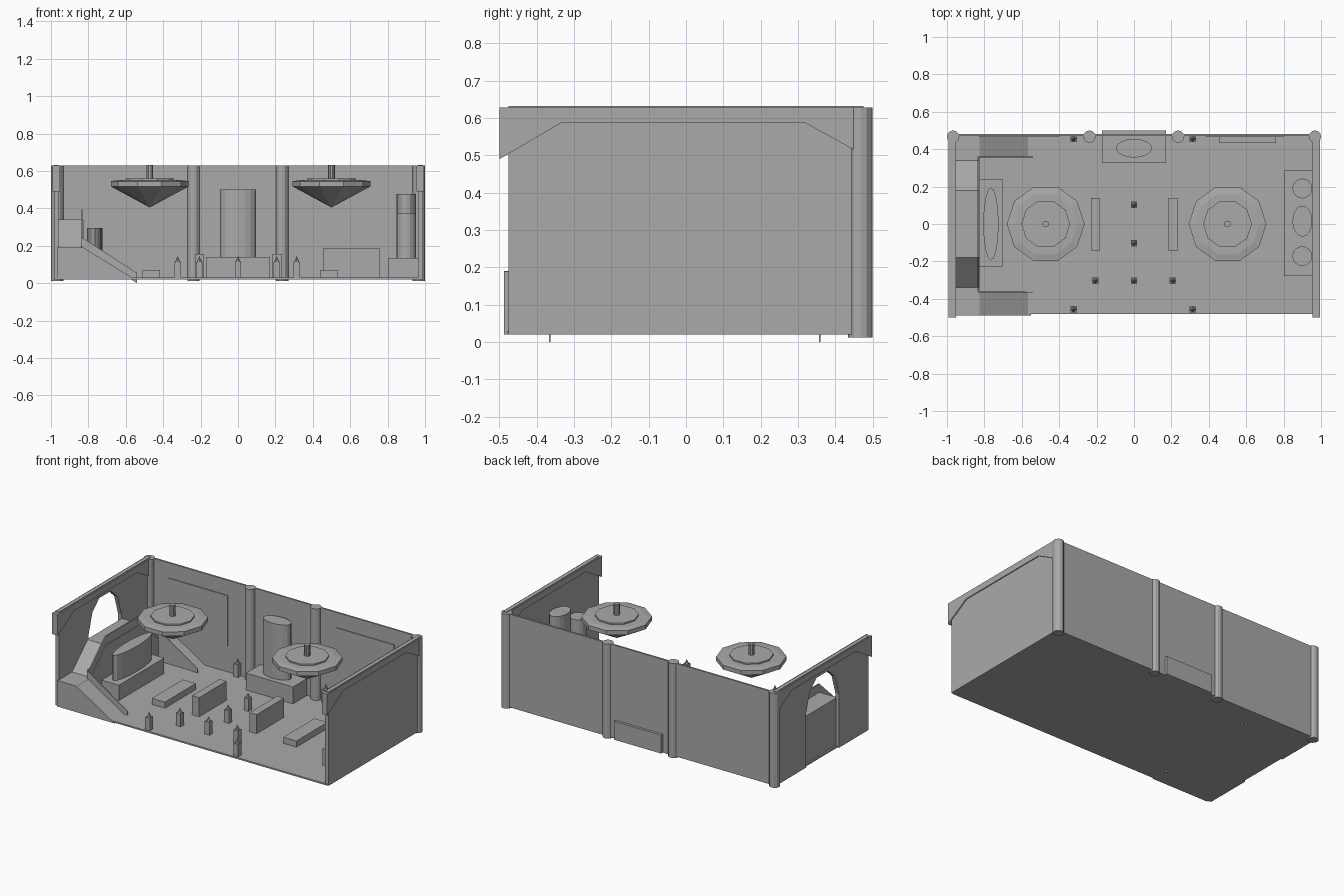
import bpy, bmesh, math
from mathutils import Vector

if "Cube" in bpy.data.objects:
    bpy.data.objects.remove(bpy.data.objects["Cube"], do_unlink=True)

grey = bpy.data.materials.new("stone_grey")
grey.use_nodes = True
COLOR = (0.4, 0.4, 0.4, 1)
grey.diffuse_color = COLOR
grey.node_tree.nodes["Principled BSDF"].inputs["Base Color"].default_value = COLOR

FLOOR = 0.03


def finish(name, bm):
    bmesh.ops.recalc_face_normals(bm, faces=bm.faces)
    mesh = bpy.data.meshes.new(name)
    bm.to_mesh(mesh)
    bm.free()
    mesh.materials.append(grey)
    obj = bpy.data.objects.new(name, mesh)
    bpy.context.collection.objects.link(obj)
    return obj


def prism(name, profile, axis, lo, hi):
    """Extrude a 2D profile between lo and hi along x, y or z."""
    place = {"x": lambda a, b, c: (c, a, b),
             "y": lambda a, b, c: (a, c, b),
             "z": lambda a, b, c: (a, b, c)}[axis]
    bm = bmesh.new()
    face = bm.faces.new([bm.verts.new(place(a, b, lo)) for a, b in profile])
    new = bmesh.ops.extrude_face_region(bm, geom=[face])["geom"]
    verts = [v for v in new if isinstance(v, bmesh.types.BMVert)]
    bmesh.ops.translate(bm, verts=verts, vec=Vector(place(0, 0, hi - lo)))
    return finish(name, bm)


def box(name, x0, x1, y0, y1, z0, z1):
    return prism(name, [(x0, y0), (x1, y0), (x1, y1), (x0, y1)], "z", z0, z1)


def oval(name, x, y, rx, ry, z0, z1, sides=16):
    ring = [math.tau * i / sides for i in range(sides)]
    return prism(name, [(x + rx * math.cos(a), y + ry * math.sin(a)) for a in ring],
                 "z", z0, z1)


def lathe(name, x, y, profile, sides):
    """Revolve (radius, height) points; zero radius makes a tip."""
    bm = bmesh.new()
    rings = []
    for r, z in profile:
        count = sides if r else 1
        rings.append([bm.verts.new((x + r * math.cos(math.tau * i / sides),
                                    y + r * math.sin(math.tau * i / sides), z))
                      for i in range(count)])
    for low, high in zip(rings, rings[1:]):
        for i in range(sides):
            j = i + 1
            quad = [low[i % len(low)], low[j % len(low)],
                    high[j % len(high)], high[i % len(high)]]
            bm.faces.new(list(dict.fromkeys(quad)))
    return finish(name, bm)


# Floor and back wall
box("floor", -0.975, 0.975, -0.48, 0.475, 0.02, FLOOR)
box("back_wall", -0.97, 0.97, 0.47, 0.482, 0.02, 0.628)

# Side walls: the right one has an arched doorway
prism("left_wall", [(-0.475, 0.02), (0.475, 0.02), (0.475, 0.632), (-0.475, 0.632)],
      "x", 0.962, 0.988)
arch = [(0.17, 0.02), (0.17, 0.37), (0.13, 0.5), (0.06, 0.565)]
doorway = arch + [(-y, z) for y, z in reversed(arch)]
prism("right_wall", [(-0.475, 0.632), (0.475, 0.632), (0.475, 0.02)] + doorway
      + [(-0.475, 0.02)], "x", -0.985, -0.96)

# Overhanging trim with braces along the side wall tops
trim = [(-0.5, 0.628), (-0.5, 0.49), (-0.335, 0.587), (0.32, 0.587),
        (0.45, 0.515), (0.47, 0.515), (0.47, 0.628)]
prism("left_trim", trim, "x", 0.955, 0.994)
prism("right_trim", trim, "x", -0.992, -0.952)

# Round columns on the back wall
for x in (-0.967, -0.238, 0.236, 0.967):
    oval("column", x, 0.467, 0.033, 0.033, 0.012, 0.628, 12)

# Stair block: raised landing with slopes to each side, then ramps into the room
landing = [(-0.488, 0.02), (-0.488, 0.19), (-0.34, 0.19), (-0.18, 0.34),
           (0.18, 0.34), (0.34, 0.19), (0.475, 0.19), (0.475, 0.02)]
prism("stair_landing", landing, "x", -0.965, -0.825)
ramp = [(-0.826, 0.02), (-0.55, 0.02), (-0.826, 0.19)]
for y0, y1 in ((-0.488, -0.36), (0.36, 0.475)):
    prism("stair_ramp", ramp, "y", y0, y1)

# Thin railings following the stairs
rail_line = [(-0.36, 0.19), (-0.34, 0.19), (-0.18, 0.34),
             (0.18, 0.34), (0.34, 0.19), (0.36, 0.19)]
prism("landing_rail", rail_line + [(y, z + 0.055) for y, z in reversed(rail_line)],
      "x", -0.838, -0.83)
for y in (-0.365, 0.358):
    prism("ramp_rail", [(-0.835, 0.19), (-0.54, 0.0), (-0.54, 0.055), (-0.835, 0.245)],
          "y", y - 0.002, y + 0.002)

# Exhibit plinths with oval pillars
box("back_plinth", -0.17, 0.17, 0.325, 0.499, 0.02, 0.14)
oval("back_pillar", 0, 0.405, 0.096, 0.05, 0.14, 0.5)
box("right_plinth", -0.825, -0.7, -0.228, 0.238, 0.02, 0.13)
oval("right_pillar", -0.765, 0.0, 0.041, 0.195, 0.13, 0.295)
box("left_plinth", 0.803, 0.963, -0.277, 0.287, 0.02, 0.135)
for y, ry, top in ((0.19, 0.053, 0.375), (0.015, 0.083, 0.477), (-0.172, 0.053, 0.375)):
    oval("left_pillar", 0.9, y, 0.053, ry, 0.135, top)

# Wall panels and a low display against the back wall
for x0, x1 in ((-0.83, -0.4), (0.385, 0.8)):
    box("wall_panel", x0, x1, 0.464, 0.472, 0.2, 0.53)
box("back_display", 0.455, 0.76, 0.433, 0.471, 0.02, 0.185)

# Benches, partitions and hanging lamps on both halves
for x in (-0.463, 0.487):
    box("bench", x - 0.047, x + 0.047, -0.16, 0.16, 0.02, 0.07)
for x in (-0.206, 0.209):
    box("partition", x - 0.025, x + 0.025, -0.142, 0.14, 0.02, 0.155)
lamp = [(0, 0.405), (0.208, 0.517), (0.208, 0.545), (0.17, 0.551), (0.13, 0.551),
        (0.13, 0.56), (0.018, 0.56), (0.018, 0.632), (0, 0.632)]
for x in (-0.472, 0.5):
    lathe("hanging_lamp", x, 0, lamp, 10)

# Small pointed posts
posts = [(0, 0.103), (0, -0.102)]
posts += [(x, -0.303) for x in (-0.207, 0, 0.207)]
posts += [(x, y) for x in (-0.323, 0.314) for y in (-0.456, 0.456)]
for x, y in posts:
    box("post", x - 0.017, x + 0.017, y - 0.017, y + 0.017, 0.02, 0.113)
    lathe("post_tip", x, y, [(0, 0.11), (0.014, 0.113), (0, 0.145)], 8)
